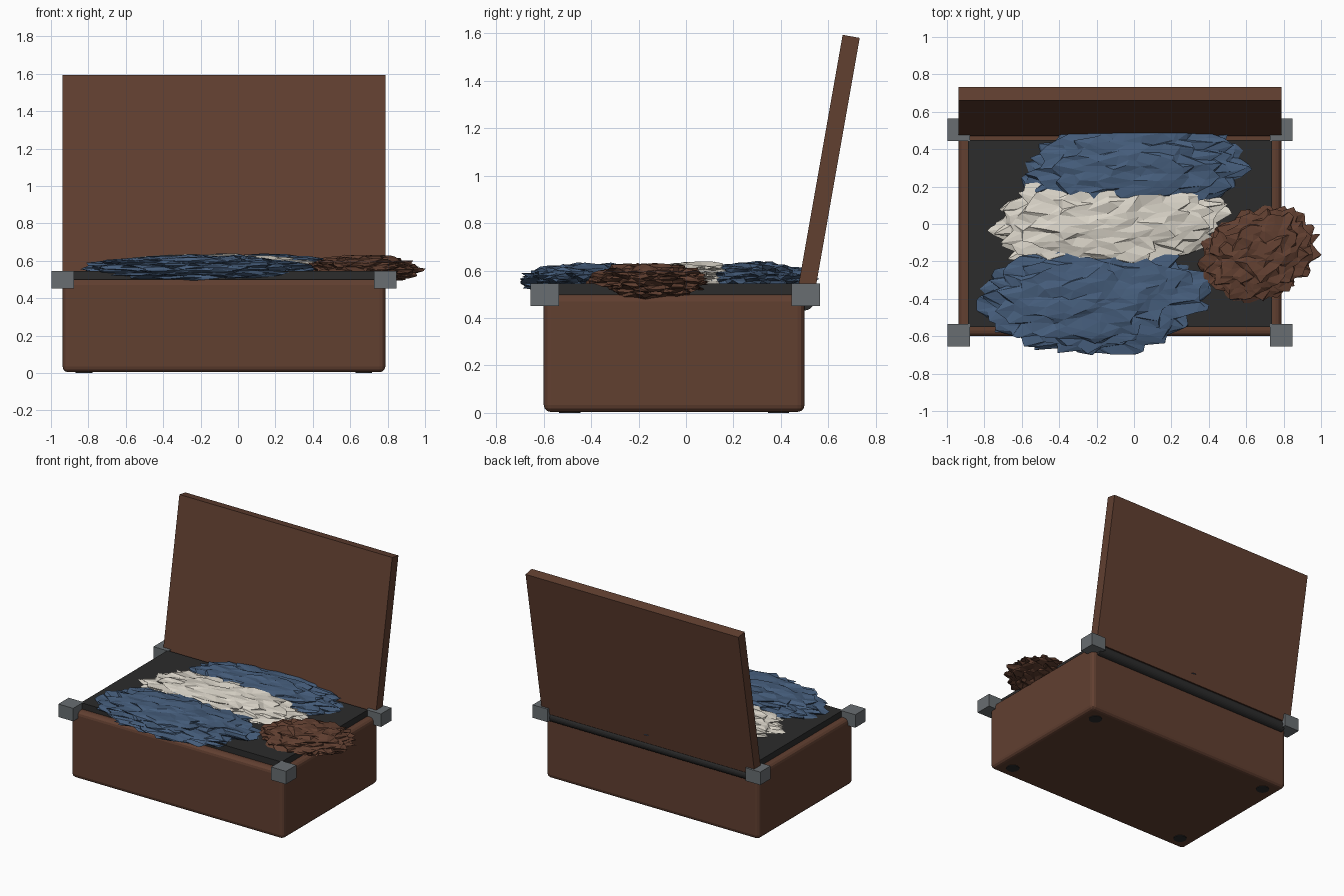
import bpy, bmesh, math, random
from mathutils import Vector, Matrix

random.seed(4)
if "Cube" in bpy.data.objects:
    bpy.data.objects.remove(bpy.data.objects["Cube"], do_unlink=True)


def material(name, rgb):
    m = bpy.data.materials.new(name)
    m.use_nodes = True
    m.diffuse_color = (*rgb, 1)
    m.node_tree.nodes["Principled BSDF"].inputs["Base Color"].default_value = (*rgb, 1)
    return m


leather = material("brown leather", (0.12, 0.05, 0.03))
lining = material("dark lining", (0.025, 0.025, 0.025))
metal = material("grey metal", (0.14, 0.155, 0.165))
blue = material("blue cloth", (0.06, 0.11, 0.2))
cream = material("cream cloth", (0.7, 0.66, 0.58))


def finish(bm, name, mat):
    mesh = bpy.data.meshes.new(name)
    bm.to_mesh(mesh)
    bm.free()
    mesh.materials.append(mat)
    obj = bpy.data.objects.new(name, mesh)
    bpy.context.collection.objects.link(obj)
    return obj


def box(name, centre, size, mat, tilt=0, bevel=0):
    bm = bmesh.new()
    bmesh.ops.create_cube(bm, size=1, matrix=Matrix.Diagonal((*size, 1)))
    obj = finish(bm, name, mat)
    obj.location = centre
    obj.rotation_euler.x = tilt
    if bevel:
        mod = obj.modifiers.new("rounded edges", "BEVEL")
        mod.width = bevel
        mod.segments = 3
    return obj


def rod(name, centre, radius, length, mat, turn=0):
    bm = bmesh.new()
    bmesh.ops.create_cone(bm, cap_ends=True, segments=24, radius1=radius,
                          radius2=radius, depth=length)
    obj = finish(bm, name, mat)
    obj.location = centre
    obj.rotation_euler.y = turn
    return obj


def crumpled_cloth(name, centre, radii, mat, turn=0, rough=0.12):
    """Flattened faceted ball with every point pushed about at random."""
    bm = bmesh.new()
    bmesh.ops.create_icosphere(bm, subdivisions=4, radius=1)
    for v in bm.verts:
        shift = Vector([random.uniform(-0.05, 0.05) for _ in range(3)])
        v.co = v.co * (1 + random.uniform(-rough, rough)) + shift
        v.co = Vector([c * r for c, r in zip(v.co, radii)])
    obj = finish(bm, name, mat)
    obj.location = centre
    obj.rotation_euler.z = math.radians(turn)
    return obj


# Case body, lining and open lid
MID_X, MID_Y, WIDTH, DEPTH = -0.075, -0.05, 1.725, 1.1
box("case_body", (MID_X, MID_Y, 0.252), (WIDTH, DEPTH, 0.496), leather, bevel=0.03)
box("case_lining", (MID_X, MID_Y, 0.495), (WIDTH - 0.1, DEPTH - 0.1, 0.1), lining)
box("case_lid", (MID_X, 0.601, 1.046), (WIDTH, 0.073, DEPTH), leather,
    tilt=-math.radians(10))
rod("lid_hinge", (MID_X, 0.5, 0.472), 0.04, WIDTH - 0.08, lining, turn=math.pi / 2)

# Metal corners and small feet
for sx, side in ((-1, "right"), (1, "left")):
    for sy, end in ((-1, "front"), (1, "back")):
        x, y = MID_X + sx * WIDTH / 2, MID_Y + sy * DEPTH / 2
        box(f"{end}_{side}_corner", (x, y + 0.005, 0.498), (0.12, 0.12, 0.095), metal)
        rod(f"{end}_{side}_foot", (x - sx * 0.115, y - sy * 0.11, 0.004),
            0.045, 0.008, lining)

# Crumpled clothes spilling out
crumpled_cloth("back_blue_cloth", (0, 0.29, 0.555), (0.56, 0.245, 0.078), blue, turn=3)
crumpled_cloth("front_blue_cloth", (-0.21, -0.39, 0.555), (0.57, 0.29, 0.072), blue, turn=2)
crumpled_cloth("cream_cloth", (-0.13, 0.02, 0.555), (0.59, 0.26, 0.076), cream, turn=4)
crumpled_cloth("brown_cloth", (0.665, -0.16, 0.555), (0.3, 0.225, 0.074), leather,
               turn=20, rough=0.14)
